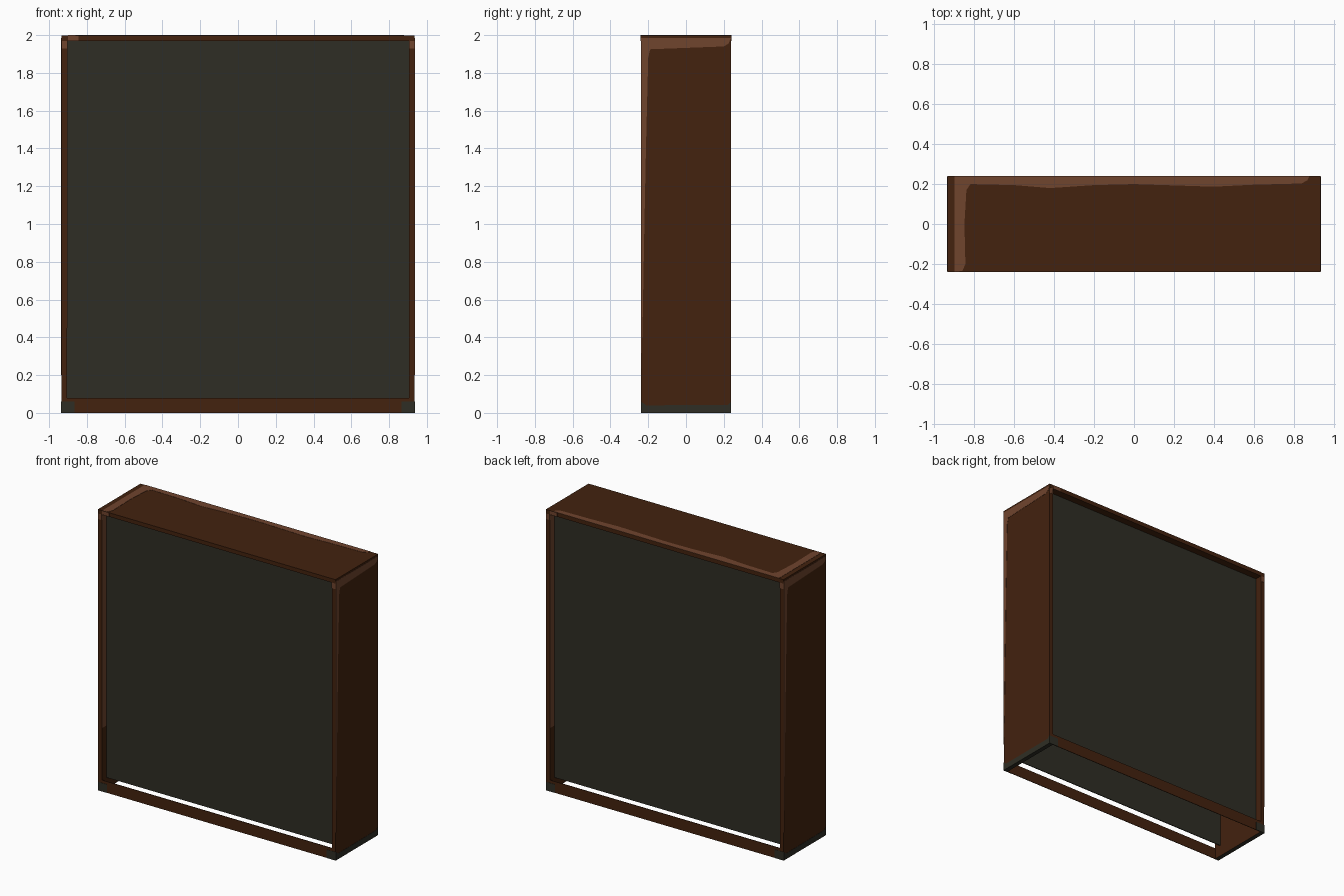
import bpy, bmesh
from mathutils import Vector, Matrix

cube = bpy.data.objects.get("Cube")
if cube:
    bpy.data.objects.remove(cube, do_unlink=True)


def material(name, rgb):
    m = bpy.data.materials.new(name)
    m.use_nodes = True
    m.diffuse_color = (*rgb, 1)
    node = m.node_tree.nodes["Principled BSDF"]
    node.inputs["Base Color"].default_value = (*rgb, 1)
    node.inputs["Roughness"].default_value = 0.8
    return m


BROWN = material("dark brown wood", (0.056, 0.016, 0.0045))
WORN = material("worn light wood", (0.16, 0.058, 0.027))
GREY = material("dark olive grey", (0.028, 0.027, 0.018))

W, D, H = 0.935, 0.238, 2.0     # half width, half depth, height
T, RAIL, INSET = 0.03, 0.08, 0.05
TURN = Matrix.Rotation(3.14159265, 4, 'Z')


def finish(name, bm, mat, turned=False):
    if turned:
        bm.transform(TURN)
    bmesh.ops.recalc_face_normals(bm, faces=bm.faces)
    me = bpy.data.meshes.new(name)
    bm.to_mesh(me)
    bm.free()
    me.materials.append(mat)
    ob = bpy.data.objects.new(name, me)
    bpy.context.collection.objects.link(ob)
    return ob


def box(name, lo, hi, mat, turned=False):
    bm = bmesh.new()
    bmesh.ops.create_cube(bm, size=1)
    lo, hi = Vector(lo), Vector(hi)
    for v in bm.verts:
        v.co = (lo + hi) / 2 + v.co * (hi - lo)
    return finish(name, bm, mat, turned)


def plate(name, points, place, mat, turned=False):
    """Thin painted plate; place(u, v, offset) maps outline points to space."""
    bm = bmesh.new()
    bottom = [bm.verts.new(place(u, v, 0)) for u, v in points]
    top = [bm.verts.new(place(u, v, 0.0015)) for u, v in points]
    bm.faces.new(bottom)
    bm.faces.new(top)
    for i in range(len(points)):
        j = (i + 1) % len(points)
        bm.faces.new((bottom[i], bottom[j], top[j], top[i]))
    return finish(name, bm, mat, turned)


def rect(u0, v0, u1, v1):
    return [(u0, v0), (u1, v0), (u1, v1), (u0, v1)]


def on_front(u, v, o):
    return (u, -D - o, v)


def on_side(u, v, o):
    return (W + o, u, v)


def on_top(u, v, o):
    return (u, v, H - 0.0015 + o)


# Lid
box("lid", (-W, -D - 0.002, H - T), (W, D + 0.002, H - 0.0015), BROWN)
plate("lid_back_wear", [(-0.9, 0.24), (-0.9, 0.2), (-0.82, 0.2), (-0.6, 0.195),
                        (-0.42, 0.18), (-0.2, 0.195), (0, 0.2), (0.4, 0.187),
                        (0.6, 0.197), (0.84, 0.203), (0.87, 0.22), (0.88, 0.24)],
      on_top, WORN)
plate("lid_end_wear", [(-0.9, 0.2), (-0.9, -0.24), (-0.86, -0.235), (-0.845, -0.2),
                       (-0.85, 0), (-0.84, 0.17), (-0.82, 0.2)], on_top, WORN)

# Each half is repeated by a half turn about the vertical axis
for turned, end, side in ((False, "front", "left"), (True, "back", "right")):
    wall = box(f"{side}_side", (W - T, -D, 0), (W, D, H - T), BROWN, turned)
    wall.data.materials.append(GREY)
    for p in wall.data.polygons:
        p.material_index = 1 if p.normal.z < -0.5 else 0

    # Inset panel and the bottom rail before it
    y = -D + INSET
    box(f"{end}_panel", (-W + T, y, RAIL), (W - T, y + 0.006, H - T), GREY, turned)
    box(f"{end}_rail", (-W + T, -D, 0), (W - T, -D + 0.004, RAIL), BROWN, turned)

    # Worn upper and front edges of the side
    plate(f"{side}_side_wear", [(-D, 0.2), (-0.23, 0.45), (-0.221, 0.95),
                                (-0.212, 1.4), (-0.2, 1.88), (-0.19, 1.925),
                                (0.2, 1.94), (0.225, 1.955), (D, 1.985), (-D, 1.985)],
          on_side, WORN, turned)
    plate(f"{side}_side_foot", [(-D, 0), (D, 0), (D, 0.06), (0.22, 0.042),
                                (-0.21, 0.04), (-D, 0.06)], on_side, GREY, turned)

    # Small marks on the end face
    plate(f"{end}_lid_mark", rect(-0.9, H - T, -0.845, H - 0.003),
          lambda u, v, o: (u, -D - 0.002 - o, v), WORN, turned)
    for sign, label in ((-1, "a"), (1, "b")):
        plate(f"{end}_post_mark_{label}",
              rect(sign * (W - T), 1.93, sign * W, H - T), on_front, WORN, turned)
        plate(f"{end}_foot_mark_{label}",
              rect(sign * 0.865, 0, sign * W, 0.06), on_front, GREY, turned)
    plate(f"{end}_reveal_wear", rect(-D, 0.45, y, H - T),
          lambda u, v, o: (-W + T + o, u, v), WORN, turned)
